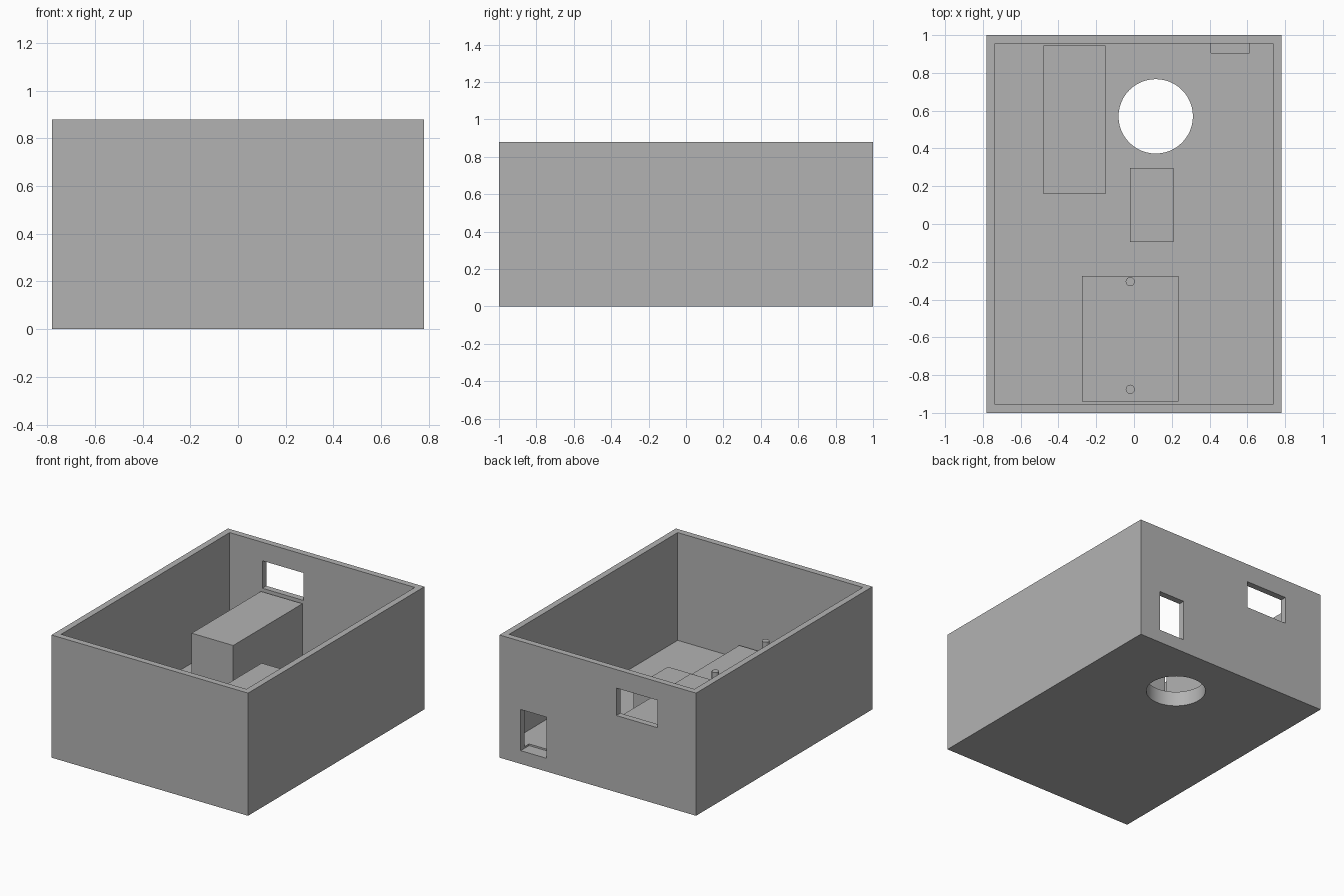
import bpy
import math

old = bpy.data.objects.get("Cube")
if old:
    bpy.data.objects.remove(old, do_unlink=True)

grey = bpy.data.materials.new("plain_grey")
grey.use_nodes = True
colour = (0.45, 0.45, 0.45, 1)
grey.diffuse_color = colour
grey.node_tree.nodes["Principled BSDF"].inputs["Base Color"].default_value = colour

FLOOR = 0.107
WALL = 0.045
HALF_X, HALF_Y, HEIGHT = 0.78, 1.0, 0.88


def finish(ob, name):
    ob.name = name
    ob.data.materials.clear()
    ob.data.materials.append(grey)
    return ob


def box(name, xs, ys, zs):
    """Box from its lower and upper limits on each axis."""
    spans = (xs, ys, zs)
    bpy.ops.mesh.primitive_cube_add(size=1, location=[(a + b) / 2 for a, b in spans])
    ob = bpy.context.object
    ob.scale = [b - a for a, b in spans]
    bpy.ops.object.transform_apply(location=False, rotation=False, scale=True)
    return finish(ob, name)


def cylinder(name, x, y, radius, zs, sides):
    bpy.ops.mesh.primitive_cylinder_add(vertices=sides, radius=radius,
                                        depth=zs[1] - zs[0],
                                        location=(x, y, sum(zs) / 2))
    bpy.ops.object.shade_smooth_by_angle(angle=math.radians(30))
    return finish(bpy.context.object, name)


def cut(target, cutter):
    mod = target.modifiers.new(cutter.name, "BOOLEAN")
    mod.operation = "DIFFERENCE"
    mod.solver = "EXACT"
    mod.object = cutter
    bpy.context.view_layer.objects.active = target
    bpy.ops.object.modifier_apply(modifier=mod.name)
    bpy.data.objects.remove(cutter, do_unlink=True)


# Open case with a round floor hole and two openings in the back wall
case = box("case", (-HALF_X, HALF_X), (-HALF_Y, HALF_Y), (0, HEIGHT))
inner_x, inner_y = HALF_X - WALL, HALF_Y - WALL
cut(case, box("cavity", (-inner_x, inner_x), (-inner_y, inner_y), (FLOOR, HEIGHT + 0.2)))
cut(case, cylinder("floor_hole", 0.115, 0.57, 0.197, (-0.1, 0.3), 48))
cut(case, box("upper_opening", (-0.475, -0.147), (0.9, 1.1), (0.55, 0.747)))
cut(case, box("lower_opening", (0.408, 0.612), (0.905, 1.1), (0.095, 0.39)))
bpy.ops.object.select_all(action="DESELECT")
case.select_set(True)
bpy.context.view_layer.objects.active = case
bpy.ops.object.shade_smooth_by_angle(angle=math.radians(30))

# Blocks standing on the floor
box("tall_block", (-0.48, -0.15), (0.16, 0.945), (FLOOR, 0.53))
box("middle_block", (-0.02, 0.21), (-0.095, 0.297), (FLOOR, 0.386))
box("low_block", (-0.275, 0.235), (-0.94, -0.275), (FLOOR, 0.21))

# Pegs on the low block
for name, y in (("front_peg", -0.875), ("rear_peg", -0.305)):
    cylinder(name, -0.02, y, 0.024, (0.21, 0.337), 24)
